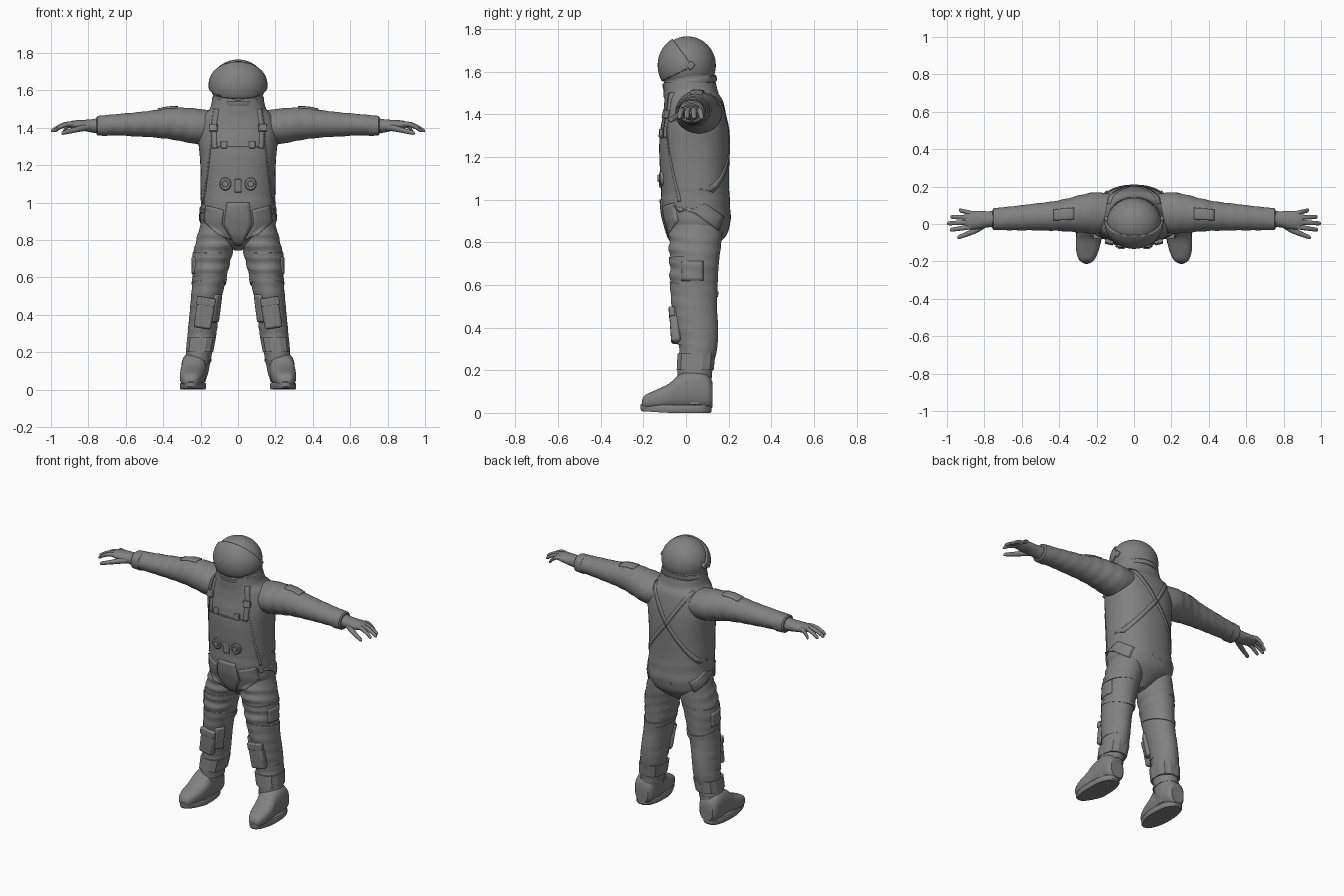
import bpy, bmesh
from math import sin, cos, pi, radians, copysign
from mathutils import Vector, Matrix, Euler
from mathutils.bvhtree import BVHTree

if "Cube" in bpy.data.objects:
    bpy.data.objects.remove(bpy.data.objects["Cube"])

# dark grey suit colour
grey = bpy.data.materials.new("dark_grey")
grey.diffuse_color = (.22, .22, .22, 1)
grey.use_nodes = True
grey.node_tree.nodes["Principled BSDF"].inputs["Base Color"].default_value = grey.diffuse_color


def finish(name, bm, mirror=False, thick=0, bevel=0, angle=35):
    bmesh.ops.recalc_face_normals(bm, faces=bm.faces)
    me = bpy.data.meshes.new(name)
    bm.to_mesh(me)
    bm.free()
    me.materials.append(grey)
    ob = bpy.data.objects.new(name, me)
    bpy.context.collection.objects.link(ob)
    if thick:
        m = ob.modifiers.new("thickness", 'SOLIDIFY')
        m.thickness, m.offset = thick, 0
    if bevel:
        m = ob.modifiers.new("bevel", 'BEVEL')
        m.width, m.segments = bevel, 2
    if mirror:
        ob.modifiers.new("mirror", 'MIRROR')
    bpy.ops.object.select_all(action='DESELECT')
    ob.select_set(True)
    bpy.context.view_layer.objects.active = ob
    bpy.ops.object.shade_smooth_by_angle(angle=radians(angle))
    return ob


def spline(rows, k):
    out = []
    for i in range(len(rows) - 1):
        p0, p1, p2, p3 = rows[max(i - 1, 0)], rows[i], rows[i + 1], rows[min(i + 2, len(rows) - 1)]
        for s in range(k):
            t = s / k
            out.append([b + .5 * t * (c - a + t * (2*a - 5*b + 4*c - d + t * (3*(b - c) + d - a)))
                        for a, b, c, d in zip(p0, p1, p2, p3)])
    return out + [list(rows[-1])]


def loft(name, rows, axis='Z', k=6, n=32, e=2, fold=None, tilt=0, mirror=False, angle=35):
    """rows: position on axis, centre a, b, radius a, b; superellipse sections."""
    bm = bmesh.new()
    rings = []
    for t, a, b, ra, rb in spline(rows, k):
        ring = []
        for j in range(n):
            w = 2 * pi * (j + .5) / n
            f = 1 + (fold(t, w) if fold else 0)
            u = max(ra, .001) * f * copysign(abs(cos(w)) ** (2 / e), cos(w))
            v = max(rb, .001) * f * copysign(abs(sin(w)) ** (2 / e), sin(w))
            h = t + tilt * v
            co = {'Z': (a + u, b + v, h), 'X': (h, a + u, b + v), 'Y': (a + u, h, b + v)}[axis]
            ring.append(bm.verts.new(co))
        rings.append(ring)
    for r, q in zip(rings, rings[1:]):
        for j in range(n):
            bm.faces.new((r[j], r[(j + 1) % n], q[(j + 1) % n], q[j]))
    bm.faces.new(rings[0])
    bm.faces.new(rings[-1])
    return finish(name, bm, mirror, angle=angle)


def box(name, c, size, rot=(0, 0, 0), bevel=.006, mirror=True):
    bm = bmesh.new()
    m = Matrix.LocRotScale(Vector(c), Euler([radians(r) for r in rot]), Vector(size))
    bmesh.ops.create_cube(bm, size=1, matrix=m)
    return finish(name, bm, mirror, bevel=bevel)


# torso with neck
torso = loft("suit_torso", [
    (.745, 0, .04, .02, .05), (.79, 0, .045, .10, .105), (.84, 0, .053, .178, .14), (.90, 0, .052, .203, .157),
    (.97, 0, .045, .20, .162), (1.05, 0, .043, .20, .16), (1.15, 0, .040, .20, .163),
    (1.25, 0, .039, .205, .165), (1.33, 0, .04, .213, .16), (1.40, 0, .04, .212, .148),
    (1.46, 0, .036, .19, .138), (1.50, 0, .024, .152, .128), (1.55, 0, .018, .138, .122)],
    k=8, n=48, e=2.3, fold=lambda t, w: .005 * sin(t * 70 + 2 * cos(w)) * (t < 1.05))

# legs with bunched fabric, deepest at the front of the thighs
def leg_fold(t, w):
    amp = .034 if .6 < t < .84 else .012
    return amp * sin(t * 100 + 1.5 * cos(w) + sin(2 * w)) * (.55 - .45 * sin(w))

leg = loft("suit_leg", [
    (.90, .105, .05, .09, .12), (.80, .118, .043, .105, .123), (.70, .140, .039, .103, .115),
    (.60, .152, .037, .091, .112), (.50, .168, .039, .083, .106), (.40, .182, .050, .078, .101),
    (.30, .192, .057, .077, .089), (.20, .207, .042, .070, .082), (.10, .225, .038, .068, .079),
    (.04, .235, .035, .06, .070)], k=12, n=36, fold=leg_fold, mirror=True)

# arms
arm = loft("suit_arm", [
    (.12, .06, 1.405, .10, .085), (.20, .06, 1.405, .11, .095), (.28, .055, 1.415, .102, .092),
    (.36, .048, 1.423, .088, .085), (.44, .042, 1.421, .078, .074), (.54, .037, 1.418, .071, .065),
    (.64, .031, 1.416, .065, .058), (.74, .027, 1.412, .058, .053)],
    axis='X', k=8, fold=lambda t, w: .013 * sin(t * 85 + 1.5 * sin(w) + cos(2 * w)) * (t > .2), mirror=True)
loft("wrist_cuff", [(.70, .028, 1.412, .061, .056), (.75, .026, 1.411, .059, .053), (.757, .026, 1.411, .05, .046)],
     axis='X', k=1, e=2.3, mirror=True)

# gloved hands
loft("glove_palm", [(.74, .027, 1.411, .046, .043), (.78, .025, 1.410, .043, .036),
                    (.83, .022, 1.413, .049, .029), (.88, .02, 1.416, .049, .023),
                    (.905, .02, 1.416, .040, .014)], axis='X', n=24, mirror=True)
fingers = [("little_finger", .055, .074, .935), ("ring_finger", .034, .038, .982),
           ("middle_finger", .011, .003, 1.0), ("index_finger", -.013, -.032, .985)]
for name, y0, y1, tip in fingers:
    d = tip - .86
    loft(name, [(.86 + d * f, y0 + (y1 - y0) * f, z, r, r) for f, z, r in
                ((0, 1.418, .0135), (.4, 1.419, .0135), (.7, 1.405, .012), (.93, 1.387, .0105), (1, 1.383, .004))],
         axis='X', k=4, n=12, mirror=True)
loft("thumb", [(.785, .005, 1.405, .02, .02), (.84, -.028, 1.396, .02, .017), (.89, -.052, 1.384, .0145, .014),
               (.935, -.07, 1.373, .0115, .011), (.945, -.073, 1.371, .004, .004)],
     axis='X', k=4, n=12, mirror=True)

# boots with tapered toes
loft("boot_foot", [(-.207, .254, .045, .022, .015), (-.19, .253, .053, .042, .032), (-.14, .249, .063, .061, .045),
                   (-.08, .243, .077, .067, .06), (-.03, .237, .098, .067, .083), (.04, .234, .108, .069, .092),
                   (.10, .233, .098, .064, .082), (.124, .233, .085, .045, .06)],
     axis='Y', k=4, e=2.6, mirror=True)

def sole_taper(ob):
    for v in ob.data.vertices:
        s = max(0, -.08 - v.co.y) / .13
        v.co.x = .241 + (v.co.x - .241) * (1 - .3 * s) + .012 * s
        v.co.z += .008 * s

sole_taper(loft("boot_sole", [(0, .241, -.046, .066, .161), (.008, .241, -.046, .070, .167),
                              (.03, .241, -.046, .070, .167), (.036, .241, -.046, .066, .162)],
                k=1, n=40, e=2.7, mirror=True))
loft("ankle_cuff", [(.200, .206, .043, .075, .089), (.278, .195, .049, .079, .091)],
     k=1, n=12, e=2.6, mirror=True, angle=20)
loft("boot_strap", [(.150, .216, .038, .073, .085), (.165, .214, .038, .073, .085)],
     k=1, tilt=.15, mirror=True)
loft("knee_strap", [(.565, .156, .038, .092, .113), (.592, .153, .038, .094, .115)],
     k=1, tilt=-.2, mirror=True)
loft("thigh_strap", [(.715, .138, .039, .106, .118), (.735, .135, .039, .107, .119)], k=1, tilt=.03, mirror=True)
loft("shin_strap", [(.325, .19, .054, .079, .094), (.34, .188, .054, .079, .095)], k=1, tilt=.05, mirror=True)

# shin pockets
box("shin_pocket", (.178, -.052, .41), (.095, .045, .165), (4, -9, 0), .012)
box("shin_pocket_flap", (.171, -.066, .47), (.10, .028, .045), (4, -9, 0))
box("inner_shin_pouch", (.118, -.025, .435), (.03, .06, .15), (0, -9, 35), .01)

# helmet, visor, collar
def ball(radius, centre):
    bm = bmesh.new()
    bmesh.ops.create_uvsphere(bm, u_segments=48, v_segments=28, radius=1,
                              matrix=Matrix.LocRotScale(Vector(centre), None, Vector(radius)))
    return bm

finish("helmet", ball((.146, .134, .136), (0, .006, 1.629)))
bm = ball((.151, .133, .138), (0, .006, 1.629))
for normal in ((0, -.13, -.095), (0, -.07, .14)):
    bmesh.ops.bisect_plane(bm, geom=bm.verts[:] + bm.edges[:] + bm.faces[:], plane_co=(0, .03, 1.625),
                           plane_no=normal, clear_inner=True)
finish("visor", bm, thick=.012)
box("visor_hinge", (.148, .022, 1.628), (.02, .03, .035), (-45, 0, 0))
loft("helmet_base", [(1.49, 0, .02, .138, .125), (1.53, 0, .018, .136, .123), (1.575, 0, .014, .135, .119),
                     (1.60, 0, .01, .138, .122)], k=4, tilt=.08)
loft("neck_ring", [(1.535, 0, .018, .136, .124), (1.54, 0, .018, .139, .127), (1.56, 0, .017, .139, .127),
                   (1.565, 0, .017, .136, .123)], k=1, n=48, tilt=.16)

# surface patches: grids projected onto the suit
verts, polys = [], []
for ob in (torso, leg, arm):
    polys += [[i + len(verts) for i in p.vertices] for p in ob.data.polygons]
    verts += [v.co.copy() for v in ob.data.vertices]
tree = BVHTree.FromPolygons(verts, polys)

def cast(view, u, v):
    o, d = {'front': ((u, -2, v), (0, 1, 0)), 'back': ((u, 2, v), (0, -1, 0)),
            'side': ((2, u, v), (-1, 0, 0)), 'top': ((u, v, 3), (0, 0, -1))}[view]
    return tree.ray_cast(Vector(o), Vector(d))[0]

def patch(name, view, left, right, n=6, k=6, thick=.012, mirror=True):
    bm = bmesh.new()
    rows = []
    for i in range((len(left) - 1) * k + 1):
        s = min(i // k, len(left) - 2)
        t = i / k - s
        a = Vector(left[s]).lerp(Vector(left[s + 1]), t)
        b = Vector(right[s]).lerp(Vector(right[s + 1]), t)
        pts = [cast(view, *a.lerp(b, j / n)) for j in range(n + 1)]
        rows.append([bm.verts.new(p) if p else None for p in pts])
    for r, q in zip(rows, rows[1:]):
        for j in range(n):
            f = (r[j], r[j + 1], q[j + 1], q[j])
            if all(f):
                bm.faces.new(f)
    return finish(name, bm, mirror, thick)

def strap(name, view, pts, w, **kw):
    d = (Vector(pts[-1]) - Vector(pts[0])).normalized() * w / 2
    patch(name, view, [(u - d.y, v + d.x) for u, v in pts], [(u + d.y, v - d.x) for u, v in pts], n=2, k=10, **kw)

# chest harness, bib seams and back straps
strap("shoulder_strap", 'front', [(.115, 1.50), (.13, 1.40), (.125, 1.29)], .026, thick=.008)
strap("bib_seam", 'front', [(.14, 1.36), (.165, 1.14), (.185, .99)], .007, thick=.006)
strap("bib_hem", 'front', [(-.11, 1.295), (.11, 1.295)], .008, thick=.007, mirror=False)
strap("back_strap", 'back', [(.135, 1.49), (0, 1.28), (-.19, 1.04)], .024, thick=.006)

# hip panels
patch("crotch_panel", 'front', [(-.06, 1.0), (-.075, .88), (-.015, .775)], [(.06, 1.0), (.075, .88), (.015, .775)],
      mirror=False)
patch("hip_panel", 'front', [(.075, .96), (.085, .88), (.035, .80)], [(.17, .985), (.18, .90), (.11, .83)])
patch("side_hip_flap", 'side', [(-.06, .975), (.05, .93), (.15, .855)], [(-.03, .94), (.09, .98), (.175, .92)])
box("seat_tab", (0, .203, .90), (.08, .012, .014), (-8, 0, 0), .003, False)

# sleeve and thigh pockets
patch("sleeve_pocket", 'top', [(.32, .025), (.43, .02)], [(.32, .085), (.43, .075)], thick=.016)
patch("thigh_pocket", 'side', [(-.02, .71), (-.02, .62)], [(.08, .71), (.08, .62)], thick=.01)

# chest buckles, dials and control block
box("strap_buckle", (.132, -.096, 1.40), (.045, .022, .04), (-12, 0, 14), .004)
box("chest_clip", (.075, -.116, 1.31), (.034, .020, .04), (-4, 0, 6), .004)
box("control_block", (0, -.117, 1.09), (.04, .018, .07), bevel=.005, mirror=False)
loft("dial_base", [(-.09, .068, 1.10, .032, .036), (-.120, .068, 1.10, .032, .036), (-.125, .068, 1.10, .027, .03)],
     axis='Y', k=1, n=24, mirror=True)
loft("dial_knob", [(-.12, .068, 1.10, .018, .018), (-.134, .068, 1.10, .016, .016)],
     axis='Y', k=1, n=16, mirror=True)
